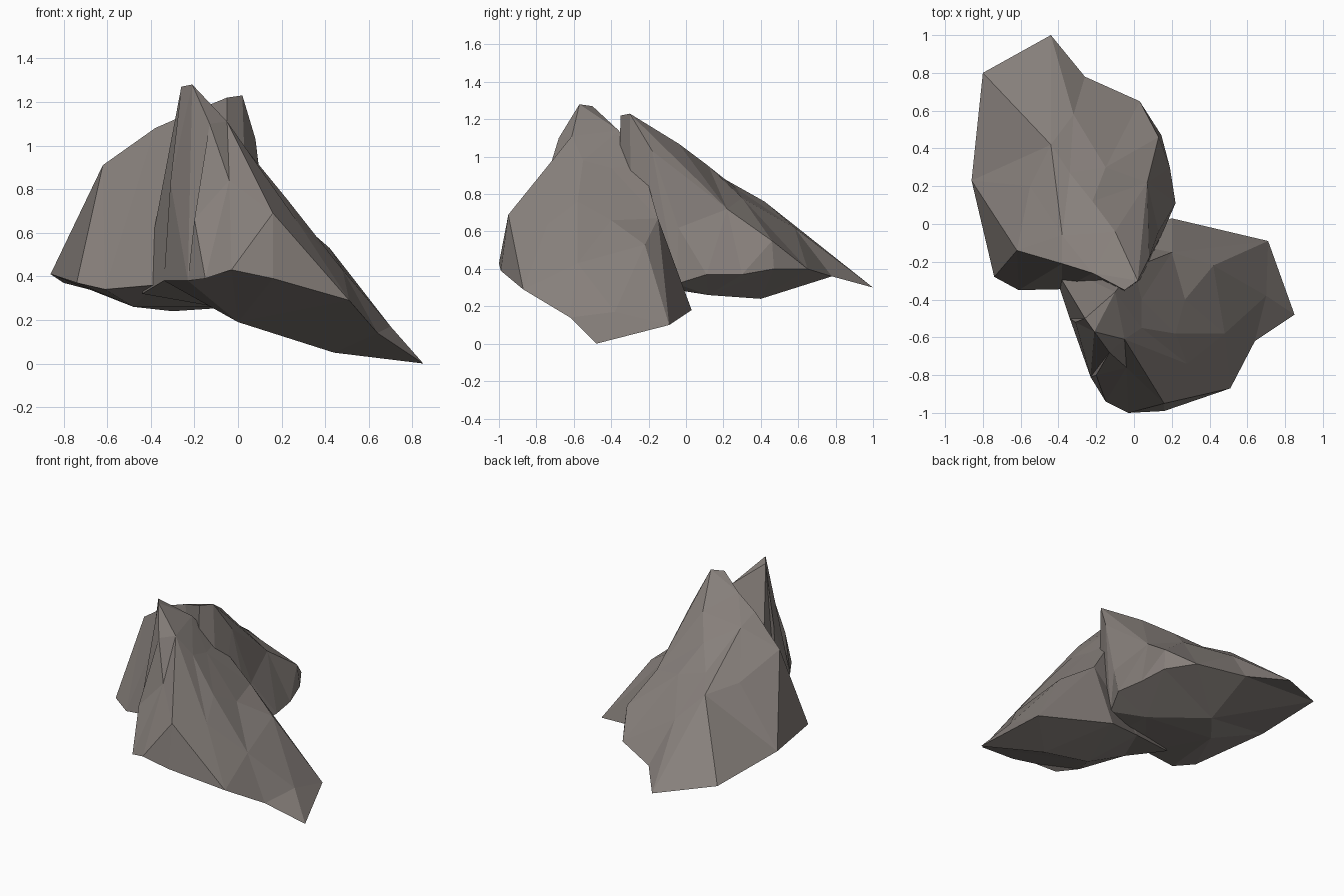
import bpy
from mathutils import Vector
from mathutils.geometry import delaunay_2d_cdt

stone = bpy.data.materials.new("warm grey stone")
stone.diffuse_color = (0.24, 0.213, 0.197, 1)


def skin(rim, inner, ridges=()):
    """Triangulate the area inside a rim through inner points, keeping ridge lines as edges."""
    pts = rim + inner
    flat = [Vector(p[:2]) for p in pts]

    def nearest(x, y):
        return min(range(len(flat)), key=lambda i: (flat[i] - Vector((x, y))).length)

    edges = []
    for line in ridges:
        ids = [nearest(*p) for p in line]
        edges += list(zip(ids, ids[1:]))
    out = delaunay_2d_cdt(flat, edges, [list(range(len(rim)))], 1, 1e-5)
    return pts, [[out[3][v][0] for v in f] for f in out[2]]


def rock(name, rim, crown, belly, ridges):
    """A rock is a rim, a faceted crown above it and a shallow belly below it."""
    pts, top = skin(rim, crown, ridges)
    _, under = skin(rim, belly)
    n, shift = len(rim), len(crown)
    under = [[v if v < n else v + shift for v in reversed(f)] for f in under]
    mesh = bpy.data.meshes.new(name)
    mesh.from_pydata(pts + belly, [], top + under)
    mesh.materials.append(stone)
    bpy.context.collection.objects.link(bpy.data.objects.new(name, mesh))


# Front rock: sharp peak, long slope down to the right
rock("front_rock",
     [(-.44, -.20, .32), (-.34, -.50, .38), (-.23, -.81, .38), (-.15, -.94, .39),
      (-.03, -1, .43), (.16, -.99, .39), (.51, -.87, .29), (.64, -.62, .14),
      (.85, -.48, 0), (.71, -.09, .10), (.20, .03, .18), (-.10, -.09, .26)],
     [(-.21, -.57, 1.28), (-.26, -.50, 1.27), (-.13, -.68, 1.10), (-.05, -.61, 1.11),
      (-.04, -.76, .84), (-.20, -.80, .66), (.16, -.95, .69), (-.10, -.36, 1.14),
      (0, -.23, .95), (.20, -.15, .67), (.04, -.40, .94), (.27, -.40, .66),
      (.42, -.22, .53), (.22, -.58, .76), (.28, -.74, .64), (.48, -.58, .43),
      (.70, -.38, .17), (-.31, -.52, .83), (.04, -.55, .98)],
     [(.44, -.35, .05), (0, -.45, .19)],
     [[(.16, -.95), (-.05, -.61), (-.21, -.57)],
      [(-.10, -.36), (0, -.23), (.20, -.15), (.71, -.09)]])

# Rear rock: peak at its front, long slope down to the back
rock("rear_rock",
     [(-.44, 1, .30), (-.80, .80, .37), (-.86, .23, .41), (-.74, -.28, .37),
      (-.61, -.35, .34), (-.38, -.345, .36), (-.06, -.37, .34), (.05, -.29, .33),
      (.15, -.05, .32), (.22, .11, .37), (.19, .30, .37), (.145, .47, .40),
      (.03, .65, .40), (-.26, .78, .36)],
     [(.02, -.30, 1.23), (-.05, -.35, 1.22), (.08, -.18, 1.03), (.13, -.04, .62),
      (.07, .22, .72), (.13, .46, .55), (-.62, -.14, .91), (-.38, -.21, 1.08),
      (-.22, -.26, 1.15), (-.10, -.04, 1.07), (-.38, -.06, 1.03), (-.55, .20, .79),
      (-.34, .27, .83), (-.15, .30, .78), (-.44, .42, .76), (-.32, .58, .62),
      (-.22, .12, .95)],
     [(-.30, .40, .24), (-.48, .18, .26), (0, .12, .26)],
     [[(.02, -.30), (.07, .22), (.13, .46)],
      [(-.38, -.06), (-.44, .42), (-.44, 1)],
      [(-.62, -.14), (-.38, -.21), (-.22, -.26), (-.05, -.35)]])
